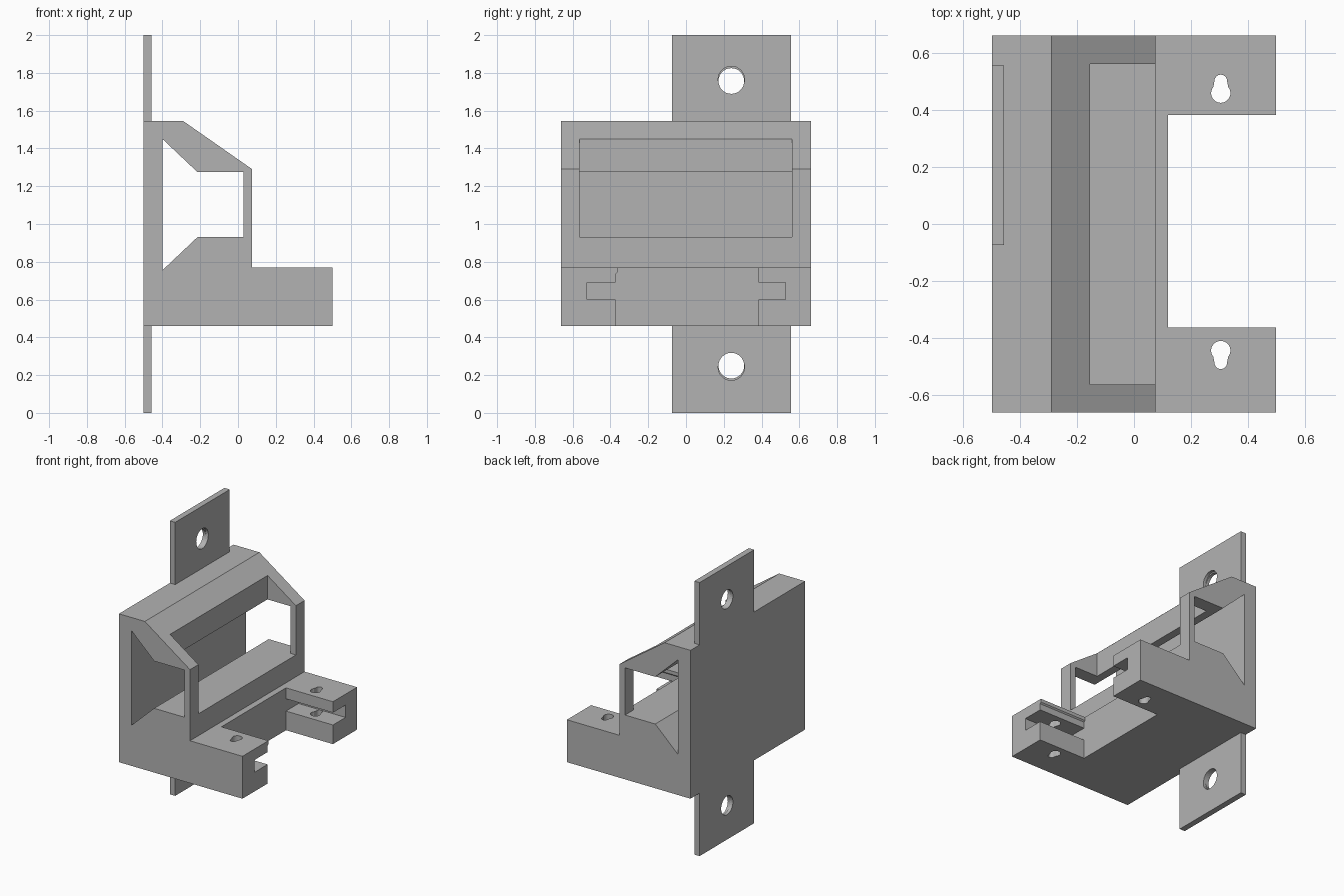
import bpy, math

if "Cube" in bpy.data.objects:
    bpy.data.objects.remove(bpy.data.objects["Cube"])

grey = bpy.data.materials.new("plain grey")
grey.diffuse_color = (0.45, 0.45, 0.45, 1)
grey.use_nodes = True
grey.node_tree.nodes["Principled BSDF"].inputs["Base Color"].default_value = grey.diffuse_color


def prism(name, outline, lo, hi, axis):
    """Extrude a 2D outline along an axis: y takes (x, z), x takes (y, z), z takes (x, y)."""
    def place(p, t):
        return {"x": (t, p[0], p[1]), "y": (p[0], t, p[1]), "z": (p[0], p[1], t)}[axis]
    n = len(outline)
    verts = [place(p, lo) for p in outline] + [place(p, hi) for p in outline]
    faces = [tuple(range(n)), tuple(range(2 * n - 1, n - 1, -1))]
    faces += [((i + 1) % n, i, i + n, (i + 1) % n + n) for i in range(n)]
    mesh = bpy.data.meshes.new(name)
    mesh.from_pydata(verts, [], faces)
    mesh.materials.append(grey)
    obj = bpy.data.objects.new(name, mesh)
    bpy.context.collection.objects.link(obj)
    # consistent outward normals
    import bmesh
    bm = bmesh.new()
    bm.from_mesh(mesh)
    bmesh.ops.recalc_face_normals(bm, faces=bm.faces)
    bm.to_mesh(mesh)
    bm.free()
    return obj


def rect(a0, a1, b0, b1):
    return [(a0, b0), (a1, b0), (a1, b1), (a0, b1)]


def arc(a, b, r, start, end, n):
    return [(a + r * math.cos(math.radians(start + (end - start) * i / n)),
             b + r * math.sin(math.radians(start + (end - start) * i / n)))
            for i in range(n + 1)]


def cut(target, cutter):
    """Subtract the cutter and remove it."""
    bpy.context.view_layer.objects.active = target
    mod = target.modifiers.new("cut", "BOOLEAN")
    mod.operation, mod.solver, mod.object = "DIFFERENCE", "EXACT", cutter
    bpy.ops.object.modifier_apply(modifier=mod.name)
    bpy.data.objects.remove(cutter)


# Housing: side profile extruded across the full width
housing = prism("housing", [(-0.5, 0.46), (0.5, 0.46), (0.5, 0.77), (0.075, 0.77),
                            (0.075, 1.29), (-0.29, 1.545), (-0.5, 1.545)],
                -0.662, 0.662, "y")

# Flared tunnel running sideways through the housing
cut(housing, prism("tunnel_cutter", [(-0.4, 0.755), (-0.215, 0.93), (0.03, 0.93),
                                     (0.03, 1.275), (-0.215, 1.275), (-0.4, 1.45)],
                   -0.8, 0.8, "y"))
# Front window through the slope
cut(housing, prism("window_cutter", rect(-0.565, 0.562, 0.93, 1.45), -0.155, 0.2, "x"))
# Gap between the two base arms, and the slot in their inner sides
cut(housing, prism("gap_cutter", rect(0.12, 0.6, -0.372, 0.383), 0.3, 0.9, "z"))
cut(housing, prism("slot_cutter", rect(-0.525, 0.528, 0.6, 0.69), 0.12, 0.6, "x"))

# Keyholes through the arms, mirrored about the gap centre
for side in (1, -1):
    outline = arc(0.305, 0.46, 0.034, 140, 400, 20) + arc(0.305, 0.503, 0.022, 0, 180, 12)
    outline = [(x, 0.0075 + side * (y - 0.0075)) for x, y in outline]
    cut(housing, prism("keyhole_cutter", outline, 0.3, 0.9, "z"))

# Small lip along the top inner edge of one arm
prism("arm_lip", [(-0.373, 0.735), (-0.363, 0.745), (-0.363, 0.77), (-0.373, 0.77)],
      0.12, 0.5, "x")

# Mounting tabs above and below, each with a slightly stepped screw hole
for name, z0, z1, hole_z, step in (("upper_tab", 1.545, 2.0, 1.757, 0.008),
                                   ("lower_tab", 0.0, 0.46, 0.25, -0.008)):
    tab = prism(name, rect(-0.073, 0.557, z0, z1), -0.5, -0.457, "x")
    cut(tab, prism("hole_cutter", arc(0.24, hole_z, 0.068, 0, 360, 32)[:-1], -0.6, -0.3, "x"))
    cut(tab, prism("step_cutter", arc(0.24, hole_z + step, 0.07, 0, 360, 32)[:-1],
                   -0.478, -0.3, "x"))
